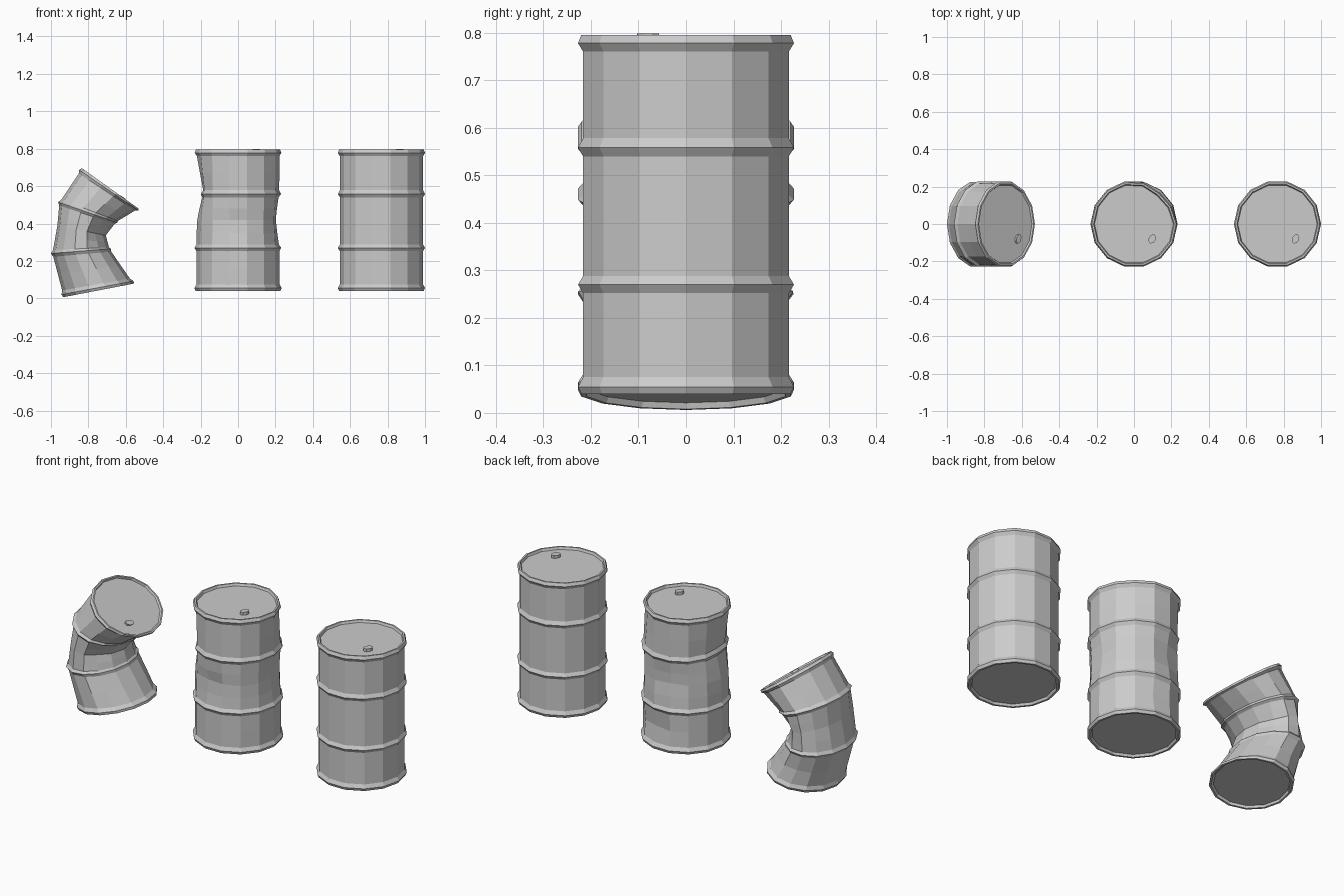
import bpy, bmesh
from math import sin, cos, pi, radians, exp
from mathutils import Vector

if "Cube" in bpy.data.objects:
    bpy.data.objects.remove(bpy.data.objects["Cube"])

SIDES, R, TOP = 14, 0.233, 0.795

# Drum profile (radius, height): recessed base, four hoops, recessed lid
W = 0.222
PROFILE = [(0.208, 0.052), (0.215, 0.04), (0.226, 0.04), (R, 0.055), (W, 0.075), (W, 0.16),
           (W, 0.252), (R, 0.27), (W, 0.288), (W, 0.35), (W, 0.42), (W, 0.48),
           (W, 0.54), (R, 0.558), (W, 0.578), (W, 0.67), (W, 0.76), (R, 0.778),
           (0.226, TOP), (0.217, TOP), (0.212, 0.782)]


def dent_depth(dents, angle, z):
    """Sum of soft dents: (angle in degrees, height, angular width, height width, depth)."""
    total = 0
    for a, h, wa, wh, depth in dents:
        da = (angle - radians(a) + pi) % (2 * pi) - pi
        total += depth * exp(-(da / radians(wa)) ** 2 - ((z - h) / wh) ** 2)
    return total


def make_object(name, bm, warp):
    for v in bm.verts:
        v.co = warp(v.co)
    bmesh.ops.recalc_face_normals(bm, faces=bm.faces)
    mesh = bpy.data.meshes.new(name)
    bm.to_mesh(mesh)
    bm.free()
    bpy.context.collection.objects.link(bpy.data.objects.new(name, mesh))


def drum(name, warp, dents=(), rows=PROFILE):
    # Dented shell lofted from the profile
    bm = bmesh.new()
    rings = []
    for r, z in rows:
        ring = []
        for i in range(SIDES):
            a = 2 * pi * i / SIDES
            d = r - dent_depth(dents, a, z)
            ring.append(bm.verts.new((d * cos(a), d * sin(a), z)))
        rings.append(ring)
    for lo, hi in zip(rings, rings[1:]):
        for i in range(SIDES):
            j = (i + 1) % SIDES
            bm.faces.new((lo[i], lo[j], hi[j], hi[i]))
    bm.faces.new(rings[0][::-1])
    bm.faces.new(rings[-1])
    make_object(name, bm, warp)

    # Small oval filler cap on the lid
    bm = bmesh.new()
    t = radians(-25)
    loops = []
    for z in (0.778, 0.798):
        loop = []
        for i in range(8):
            a = 2 * pi * i / 8
            x, y = 0.019 * cos(a), 0.026 * sin(a)
            loop.append(bm.verts.new((0.097 + x * cos(t) - y * sin(t),
                                      -0.08 + x * sin(t) + y * cos(t), z)))
        loops.append(loop)
    for i in range(8):
        j = (i + 1) % 8
        bm.faces.new((loops[0][i], loops[0][j], loops[1][j], loops[1][i]))
    bm.faces.new(loops[0][::-1])
    bm.faces.new(loops[1])
    make_object(name + "_filler_cap", bm, warp)


# Buckled drum: left and right side points (x, z) at each original height
BEND = [(0.04, (-0.94, 0.005), (-0.55, 0.08)),
        (0.27, (-1.0, 0.24), (-0.68, 0.265)),
        (0.42, (-0.972, 0.39), (-0.70, 0.335)),
        (0.558, (-0.962, 0.515), (-0.645, 0.405)),
        (TOP, (-0.84, 0.70), (-0.525, 0.475))]


def buckle(co):
    k = 0
    while k < len(BEND) - 2 and co.z > BEND[k + 1][0]:
        k += 1
    (z0, l0, r0), (z1, l1, r1) = BEND[k], BEND[k + 1]
    t = (co.z - z0) / (z1 - z0)
    left = Vector(l0).lerp(Vector(l1), t)
    right = Vector(r0).lerp(Vector(r1), t)
    p = left.lerp(right, 0.5 + co.x / (2 * R))
    return Vector((p.x, co.y, p.y))


# Intact drum
drum("intact_drum", lambda co: co + Vector((0.767, 0, 0)),
     rows=[p for p in PROFILE if p[1] not in (0.16, 0.35, 0.42, 0.48, 0.67)])

# Dented drum
drum("dented_drum", lambda co: co.copy(),
     [(180, 0.58, 38, 0.11, 0.036), (0, 0.42, 30, 0.10, 0.02),
      (-95, 0.40, 25, 0.07, 0.022), (75, 0.17, 24, 0.07, 0.02),
      (100, 0.43, 24, 0.09, 0.022), (45, 0.76, 28, 0.15, 0.018)])

# Buckled drum
drum("buckled_drum", buckle,
     [(50, 0.40, 22, 0.09, 0.03), (-45, 0.43, 22, 0.08, 0.03),
      (95, 0.18, 22, 0.06, 0.015), (130, 0.42, 18, 0.07, 0.015)])
